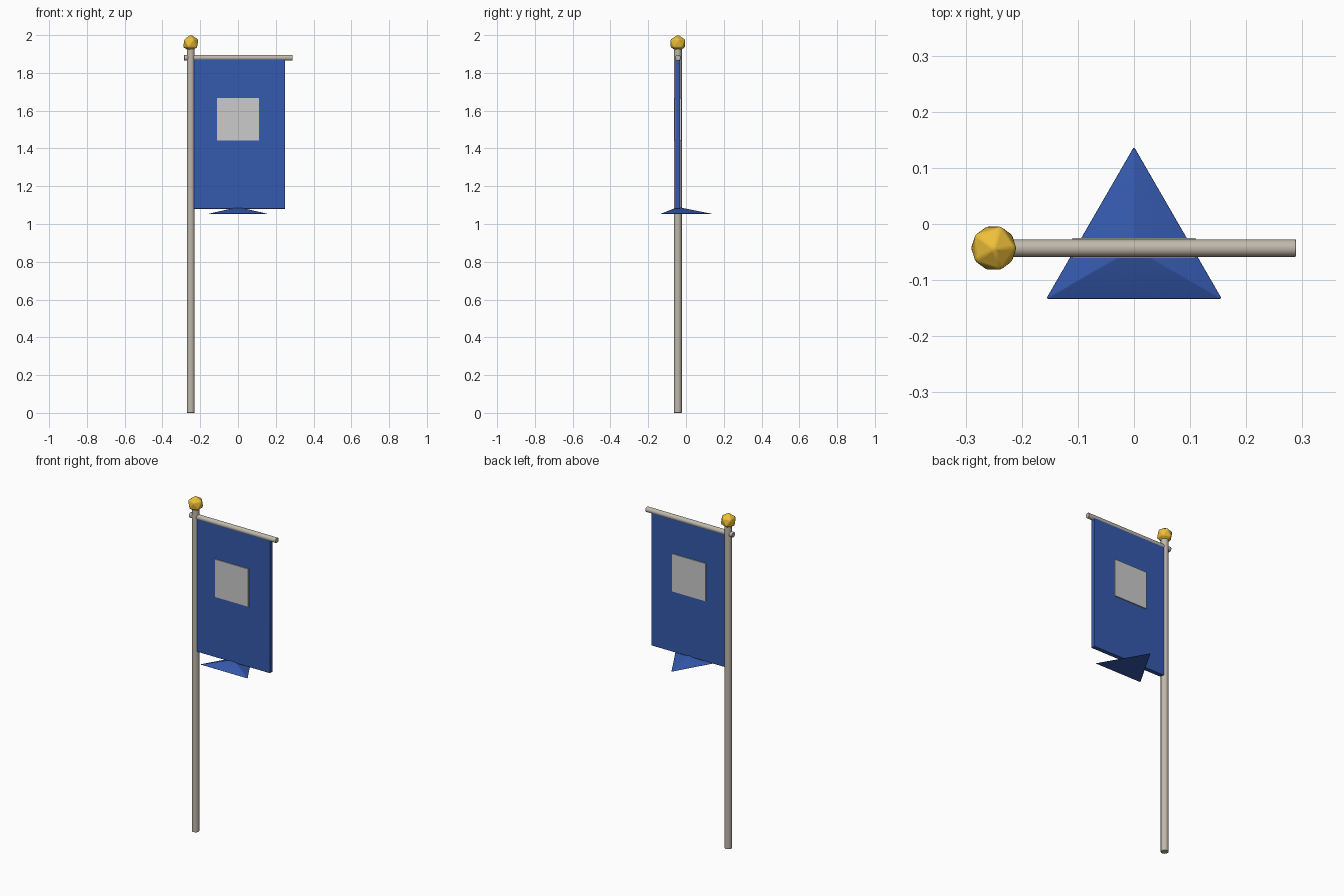
import bpy
from math import pi, radians

if "Cube" in bpy.data.objects:
    bpy.data.objects.remove(bpy.data.objects["Cube"])

Y = -0.043      # plane of the pole and cloth
POLE_X = -0.25


def material(name, color):
    m = bpy.data.materials.new(name)
    m.diffuse_color = (*color, 1)
    m.use_nodes = True
    m.node_tree.nodes["Principled BSDF"].inputs["Base Color"].default_value = m.diffuse_color
    return m


def finish(name, mat=None, bevel=0.0, angle=30):
    o = bpy.context.object
    o.name = name
    if mat:
        o.data.materials.append(mat)
    bpy.ops.object.transform_apply(location=False, rotation=True, scale=True)
    if bevel:
        b = o.modifiers.new("soft_edges", 'BEVEL')
        b.width = bevel
        b.segments = 2
        b.limit_method = 'ANGLE'
    bpy.ops.object.shade_smooth_by_angle(angle=radians(angle))
    return o


def box(name, center, size, mat=None, bevel=0.0):
    bpy.ops.mesh.primitive_cube_add(size=1, location=center)
    bpy.context.object.scale = size
    return finish(name, mat, bevel)


def rod(name, center, radius, length, mat, rotation=(0, 0, 0)):
    bpy.ops.mesh.primitive_cylinder_add(vertices=16, radius=radius, depth=length,
                                        location=center, rotation=rotation)
    return finish(name, mat, 0.002)


metal = material("pale_metal", (0.52, 0.48, 0.41))
blue = material("blue_cloth", (0.035, 0.10, 0.42))
gold = material("gold", (0.85, 0.52, 0.04))

# Upright pole and horizontal crossbar
rod("pole", (POLE_X, Y, 0.965), 0.021, 1.93, metal)
rod("crossbar", (0.002, Y, 1.88), 0.0155, 0.574, metal, (0, pi / 2, 0))

# Low-poly finial on top of the pole
bpy.ops.mesh.primitive_ico_sphere_add(subdivisions=1, radius=0.046,
                                      location=(POLE_X, Y, 1.9565))
finish("finial", gold, 0.004, 30)

# Hanging cloth and the plain panel showing on both faces
box("banner_cloth", (0, Y, 1.48), (0.5, 0.025, 0.8), blue, 0.002)
box("emblem_panel", (0, Y, 1.555), (0.22, 0.036, 0.225))

# Flat three-sided tail under the cloth
bpy.ops.mesh.primitive_cone_add(vertices=3, radius1=0.183, radius2=0, depth=0.036,
                                location=(0, Y, 1.072))
finish("banner_tail", blue, 0.002, 60)
